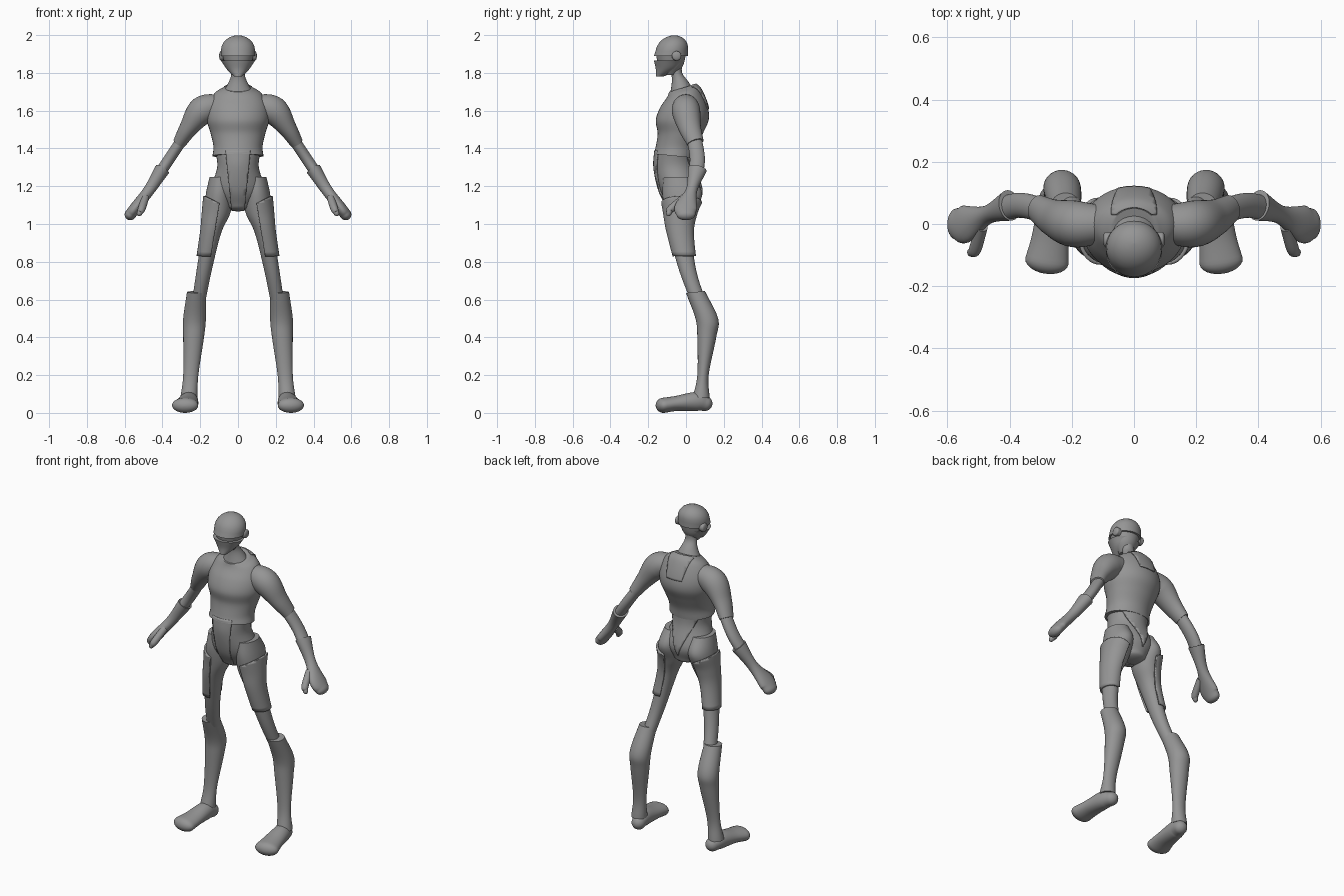
import bpy, bmesh, math
from mathutils import Vector

if "Cube" in bpy.data.objects:
    bpy.data.objects.remove(bpy.data.objects["Cube"])

grey = bpy.data.materials.new("mid grey")
grey.use_nodes = True
grey.diffuse_color = (.3, .3, .3, 1)
grey.node_tree.nodes["Principled BSDF"].inputs["Base Color"].default_value = grey.diffuse_color

SIDE, BACK, UP = Vector((1, 0, 0)), Vector((0, 1, 0)), Vector((0, 0, 1))
SIDES, STEPS = 40, 6


def ring(x=0, y=0, z=0, wide=0, deep=None, tilt=0):
    """One elliptical cross-section, round when no depth is given."""
    return Vector((x, y, z, wide, wide if deep is None else deep, tilt))


def spline(rings):
    """Interpolate smoothly through the given cross-sections."""
    points = [2 * rings[0] - rings[1], *rings, 2 * rings[-1] - rings[-2]]
    path = []
    for before, start, end, after in zip(points, points[1:], points[2:], points[3:]):
        leave, arrive = (end - before) / 2, (after - start) / 2
        for step in range(STEPS):
            t = step / STEPS
            ease = t * t * (3 - 2 * t)
            path.append(start.lerp(end, ease) + leave * t * (1 - t) ** 2
                        - arrive * t * t * (1 - t))
    return path + [rings[-1]]


def rounded_tip(last, previous, length):
    """Cross-sections of an elliptical cap that closes the end of a path."""
    along = (last - previous).xyz.normalized() * length
    caps = []
    for step in range(1, STEPS + 1):
        angle = math.pi / 2 * step / STEPS
        centre = last.xyz + along * math.sin(angle)
        caps.append(ring(*centre, *[last[i] * math.cos(angle) for i in (3, 4)], last[5]))
    return caps


def finish(name, bm, mirror, thickness):
    """Turn a bmesh into a smooth shaded object, optionally mirrored left to right."""
    bmesh.ops.recalc_face_normals(bm, faces=bm.faces)
    mesh = bpy.data.meshes.new(name)
    bm.to_mesh(mesh)
    bm.free()
    mesh.materials.append(grey)
    obj = bpy.data.objects.new(name, mesh)
    bpy.context.collection.objects.link(obj)
    bpy.ops.object.select_all(action="DESELECT")
    obj.select_set(True)
    bpy.context.view_layer.objects.active = obj
    bpy.ops.object.shade_smooth_by_angle(angle=math.radians(40))
    if thickness:
        plate = obj.modifiers.new("plate", "SOLIDIFY")
        plate.thickness, plate.offset = thickness, 0
    if mirror:
        obj.modifiers.new("other side", "MIRROR")


def loft(name, rings, across=None, mirror=False, start_tip=0, end_tip=0, cuts=(), grow=0):
    """Skin the rings. They lie flat, or square to the path when across is given.
    Cuts are (point, direction to remove) planes that leave a thin raised plate."""
    path = spline(rings)
    if start_tip:
        path = rounded_tip(path[0], path[1], start_tip)[::-1] + path
    if end_tip:
        path += rounded_tip(path[-1], path[-2], end_tip)
    bm, loops = bmesh.new(), []
    for i, section in enumerate(path):
        u, v = SIDE, BACK + UP * section[5]
        if across:
            along = (path[min(i + 1, len(path) - 1)] - path[max(i - 1, 0)]).xyz.normalized()
            v = (across - along * across.dot(along)).normalized()
            u = v.cross(along)
        u, v = (axis * (max(size, .001) + grow) for axis, size in zip((u, v), section[3:5]))
        angles = [math.tau * k / SIDES for k in range(SIDES)]
        loops.append([bm.verts.new(section.xyz + u * math.cos(a) + v * math.sin(a))
                      for a in angles])
    for low, high in zip(loops, loops[1:]):
        for k in range(SIDES):
            bm.faces.new((low[k - 1], low[k], high[k], high[k - 1]))
    for point, away in cuts:
        bmesh.ops.bisect_plane(bm, geom=bm.verts[:] + bm.edges[:] + bm.faces[:],
                               plane_co=point, plane_no=away, clear_outer=True)
    if not cuts:
        bm.faces.new(loops[0])
        bm.faces.new(loops[-1])
    finish(name, bm, mirror, grow * 2)


def both_sides(half, z, taper):
    """Two mirrored cuts, half a width apart at height z and closing downwards."""
    return [(SIDE * s * half + UP * z, SIDE * s - UP * taper) for s in (-1, 1)]


# Torso shell with a tilted collar and waist edge, and a plate below the nape
torso = [ring(z=1.36, y=-.06, wide=.135, deep=.11, tilt=-.1),
         ring(z=1.41, y=-.05, wide=.13, deep=.11),
         ring(z=1.48, y=-.03, wide=.145, deep=.12),
         ring(z=1.55, y=-.02, wide=.165, deep=.14),
         ring(z=1.62, y=-.01, wide=.16, deep=.125),
         ring(z=1.69, y=-.01, wide=.125, deep=.09, tilt=.2),
         ring(z=1.72, y=-.02, wide=.075, deep=.07, tilt=.3)]
loft("torso", torso)
loft("back_collar_plate", torso, grow=.003,
     cuts=[(BACK * .03, -BACK), (UP * 1.61, -UP), *both_sides(half=.05, z=1.61, taper=.2)])

# Pelvis with a raised front panel and a narrowing back strip
pelvis = [ring(z=1.39, y=-.06, wide=.12, deep=.1),
          ring(z=1.3, y=-.06, wide=.11, deep=.105),
          ring(z=1.18, y=-.03, wide=.14, deep=.11),
          ring(z=1.1, y=-.02, wide=.08, deep=.08)]
loft("pelvis", pelvis, end_tip=.03)
loft("front_panel", pelvis, end_tip=.03, grow=.004,
     cuts=[(-BACK * .04, BACK), *both_sides(half=.06, z=1.34, taper=.1)])
loft("back_strip", pelvis, end_tip=.03, grow=.004,
     cuts=[(-BACK * .03, -BACK), *both_sides(half=.08, z=1.33, taper=.4)])

# Neck and head: the dome and jaw mask leave a slot in front of the skull
loft("neck", [ring(z=1.66, y=-.01, wide=.1, deep=.08),
              ring(z=1.75, y=-.03, wide=.05, deep=.045),
              ring(z=1.8, y=-.05, wide=.035, deep=.03),
              ring(z=1.86, y=-.06, wide=.04)])
loft("skull", [ring(z=1.79, y=-.08, wide=.03),
               ring(z=1.84, y=-.08, wide=.065),
               ring(z=1.9, y=-.08, wide=.085, deep=.08)])
loft("helmet_dome", [ring(z=1.89, y=-.08, wide=.09),
                     ring(z=1.92, y=-.075, wide=.09, deep=.085)], end_tip=.08)
loft("jaw_mask", [ring(z=1.78, y=-.14, wide=.02),
                  ring(z=1.82, y=-.1, wide=.06),
                  ring(z=1.865, y=-.09, wide=.09, deep=.08)])
loft("ear_disc", [ring(x=.07, y=-.05, z=1.89, wide=.025),
                  ring(x=.09, y=-.05, z=1.89, wide=.025)],
     across=BACK, mirror=True, end_tip=.01)

# Arms: sleeve, bare forearm, cuffed glove and thumb
loft("sleeve", [ring(x=.1, z=1.63, wide=.06),
                ring(x=.19, z=1.6, wide=.075),
                ring(x=.26, y=.02, z=1.51, wide=.05, deep=.06),
                ring(x=.31, y=.05, z=1.43, wide=.035, deep=.045)], across=BACK, mirror=True)
loft("forearm", [ring(x=.28, y=.04, z=1.47, wide=.03, deep=.04),
                 ring(x=.36, y=.06, z=1.35, wide=.03, deep=.04),
                 ring(x=.42, y=.05, z=1.26, wide=.03, deep=.04)], across=BACK, mirror=True)
loft("glove", [ring(x=.4, y=.06, z=1.29, wide=.04, deep=.05),
               ring(x=.47, y=.03, z=1.18, wide=.03),
               ring(x=.54, z=1.09, wide=.03, deep=.06),
               ring(x=.57, z=1.05, wide=.03, deep=.05)],
     across=BACK, mirror=True, end_tip=.03)
loft("thumb", [ring(x=.49, y=-.01, z=1.14, wide=.02),
               ring(x=.51, y=-.08, z=1.08, wide=.02),
               ring(x=.52, y=-.09, z=1.06, wide=.015)],
     across=SIDE, mirror=True, end_tip=.02)

# Legs with plates wrapped around the outer thighs
leg = [ring(x=.09, y=-.04, z=1.25, wide=.06, deep=.08),
       ring(x=.1, y=-.02, z=1.16, wide=.07, deep=.105),
       ring(x=.11, y=-.03, z=1.06, wide=.07, deep=.08),
       ring(x=.14, y=-.03, z=.95, wide=.05, deep=.06),
       ring(x=.18, y=.01, z=.75, wide=.04, deep=.045),
       ring(x=.21, y=.07, z=.58, wide=.035, deep=.04)]
loft("leg", leg, mirror=True)
loft("thigh_plate", leg, mirror=True, grow=.006,
     cuts=[(SIDE * .1 + UP * 1.1, -SIDE - UP * .17), (SIDE * .1 + UP * 1.11, UP - SIDE / 2),
           (UP * .83, -UP)])

# Boots and feet
loft("boot", [ring(x=.22, y=.05, z=.64, wide=.05, tilt=.1),
              ring(x=.23, y=.11, z=.5, wide=.06),
              ring(x=.235, y=.11, z=.4, wide=.055, deep=.05),
              ring(x=.25, y=.09, z=.2, wide=.04, deep=.03),
              ring(x=.26, y=.08, z=.08, wide=.045)], mirror=True)
loft("foot", [ring(x=.25, y=.1, z=.05, wide=.04),
              ring(x=.26, y=.05, z=.06, wide=.05),
              ring(x=.27, y=-.05, z=.05, wide=.06, deep=.04),
              ring(x=.28, y=-.12, z=.04, wide=.07, deep=.04)],
     across=UP, mirror=True, start_tip=.04, end_tip=.04)
